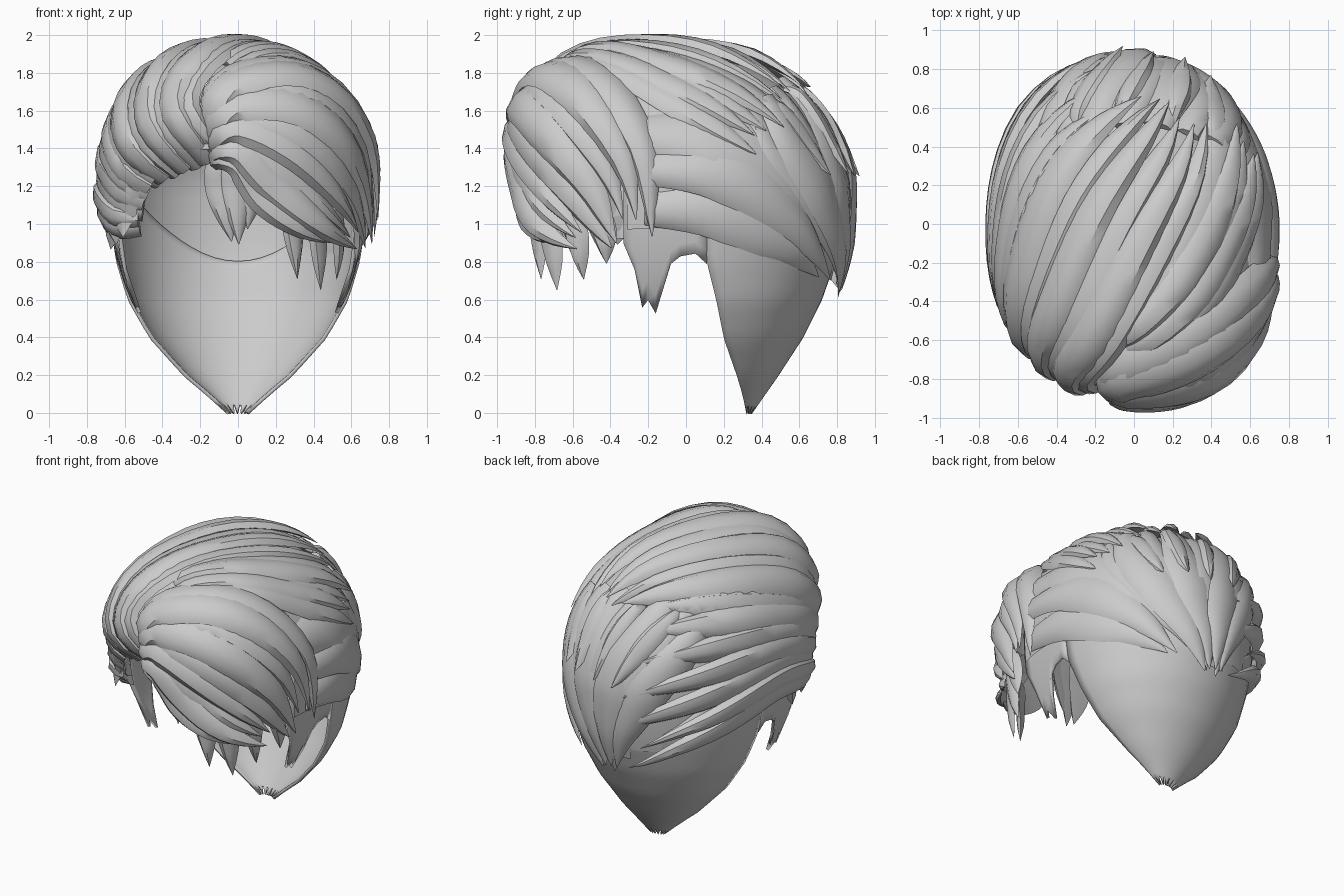
import bpy, bmesh, math, random
from mathutils import Vector

if "Cube" in bpy.data.objects:
    bpy.data.objects.remove(bpy.data.objects["Cube"])

random.seed(4)
C = Vector((0, -0.04, 1.2))
POW = 2.5
grey = bpy.data.materials.new("ash_grey")
grey.diffuse_color = (0.6, 0.6, 0.6, 1)
grey.use_nodes = True
grey.node_tree.nodes["Principled BSDF"].inputs["Base Color"].default_value = grey.diffuse_color


def finish(name, bm, angle=40):
    bmesh.ops.recalc_face_normals(bm, faces=bm.faces[:])
    me = bpy.data.meshes.new(name)
    bm.to_mesh(me)
    bm.free()
    me.materials.append(grey)
    ob = bpy.data.objects.new(name, me)
    bpy.context.collection.objects.link(ob)
    bpy.ops.object.select_all(action='DESELECT')
    ob.select_set(True)
    bpy.context.view_layer.objects.active = ob
    bpy.ops.object.shade_smooth_by_angle(angle=math.radians(angle))
    return ob


def shear(z):
    return -0.2 * max(0, z - C.z)


def project(p, lift=0.0):
    """Push a point radially onto the hair volume; return point and normal."""
    d = Vector((p[0], p[1] - shear(p[2]), p[2])) - C
    r = (0.73 if d.x > 0 else 0.715, 0.91 if d.y > 0 else 0.835, 0.745 if d.z > 0 else 1.15)
    e = 2.2 if d.x < 0 else 1.97 + 0.65 * max(0, -d.y / d.length)
    q = [max(abs(d[k]) / r[k], 1e-5) for k in range(3)]
    ring = (q[1] ** POW + q[2] ** POW) ** (1 / POW)
    s = (q[0] ** e + ring ** e) ** (-1 / e)
    g = [(q[0] * s) ** (e - 1)] + [(ring * s) ** (e - 1) * (q[k] / ring) ** (POW - 1) for k in (1, 2)]
    n = Vector([math.copysign(g[k] / r[k], d[k]) for k in range(3)])
    o = C + d * s * (1 + lift)
    o.y += shear(o.z)
    return o, n.normalized()


def spline(pts, t):
    """Catmull-Rom through the control points."""
    n = len(pts) - 1
    i = min(int(t * n), n - 1)
    f = t * n - i
    b, c = pts[i], pts[i + 1]
    a = pts[i - 1] if i else b * 2 - c
    d = pts[i + 2] if i + 2 <= n else c * 2 - b
    return 0.5 * (2 * b + (c - a) * f + (2 * a - 5 * b + 4 * c - d) * f * f
                  + (3 * b - a - 3 * c + d) * f ** 3)


SECTION = [(-1, -0.6), (-0.65, 0.55), (0, 1), (0.65, 0.55), (1, -0.6), (0, -0.7)]


def add_lock(bm, pts, width, thick, lift, curl, tilt, length, flick):
    """One tapered lock following the hair volume."""
    steps = 18
    path = []
    for k in range(steps + 1):
        t = k / steps
        inward = curl * max(0, 1 - t / 0.16) ** 2
        out = flick * max(0, (t - 0.6) / 0.4) ** 2
        path.append(project(spline(pts, t * length), lift - inward + out))
    rings = []
    for k, (p, n) in enumerate(path):
        t = k / steps
        tan = (path[min(k + 1, steps)][0] - path[max(k - 1, 0)][0]).normalized()
        side = tan.cross(n).normalized()
        up = side.cross(tan).normalized()
        f = (0.55 + 0.45 * min(1, t / 0.35)) * (1 - max(0, (t - 0.5) / 0.5) ** 1.8)
        f = max(f, 0.02)
        h = thick * min(1, f * 1.5)
        rings.append([bm.verts.new(p + side * (a * width * f) + up * (b * h + a * tilt * f))
                      for a, b in SECTION])
    m = len(SECTION)
    for r, q in zip(rings, rings[1:]):
        for j in range(m):
            bm.faces.new((r[j], r[(j + 1) % m], q[(j + 1) % m], q[j]))
    bm.faces.new(rings[0])
    bm.faces.new(rings[-1])


def family(name, a, b, n, width, thick=0.035, lift=0.0, curl=0.0, tilt=0.018, flick=0.0):
    """Row of locks blended between two guide paths."""
    a = [Vector(p) for p in a]
    b = [Vector(p) for p in b]
    bm = bmesh.new()
    for i in range(n):
        u = i / max(1, n - 1)
        pts = [p.lerp(q, u) for p, q in zip(a, b)]
        add_lock(bm, pts, width * random.uniform(0.85, 1.2), thick,
                 lift + 0.02 * (i % 2) + random.uniform(-0.008, 0.008), curl, tilt,
                 random.uniform(0.88, 1.0), flick + random.uniform(0, 0.03))
    return finish(name, bm)


def table(rows, z):
    """Linear lookup of (z, values...)."""
    for r, q in zip(rows, rows[1:]):
        if z <= q[0]:
            f = max(0, (z - r[0]) / (q[0] - r[0]))
            return [x + (y - x) * f for x, y in zip(r[1:], q[1:])]
    return list(rows[-1][1:])


def grid(bm, rows):
    vs = [[bm.verts.new(p) for p in r] for r in rows]
    for r, q in zip(vs, vs[1:]):
        for j in range(len(r) - 1):
            bm.faces.new((r[j], r[j + 1], q[j + 1], q[j]))


def thicken(ob):
    m = ob.modifiers.new("thickness", 'SOLIDIFY')
    m.thickness = 0.02
    m.offset = 0


# Close-cut back and nape: half-width, side edge y, rear y by height
HEAD = [(0, 0.05, 0.32, 0.34), (0.1, 0.16, 0.30, 0.41), (0.2, 0.28, 0.27, 0.48),
        (0.4, 0.46, 0.2, 0.61), (0.6, 0.575, 0.16, 0.71), (0.8, 0.635, 0.11, 0.78),
        (1.0, 0.665, 0.1, 0.82), (1.2, 0.675, 0.1, 0.83), (1.5, 0.6, 0.1, 0.74)]
bm = bmesh.new()
rows = []
for k in range(21):
    row = []
    for j in range(33):
        ang = math.pi * j / 32
        top = 0.8 + 0.5 * math.cos(ang) ** 2
        z = top * k / 20 + (0.04 * (j // 2 % 2) if k == 0 else 0)
        w, y0, y1 = table(HEAD, z)
        row.append((w * math.cos(ang), y0 + (y1 - y0) * math.sin(ang), z))
    rows.append(row)
grid(bm, rows)
thicken(finish("close_cut_back", bm))

# Side panels with sideburns and the arch over each ear
EDGE = [(-0.33, 0.9), (-0.27, 0.76), (-0.23, 0.56), (-0.2, 0.6), (-0.16, 0.53), (-0.12, 0.66),
        (-0.08, 0.79), (-0.03, 0.83), (0.05, 0.845), (0.11, 0.79)]
for label, sx in (("left", -1), ("right", 1)):
    bm = bmesh.new()
    rows = []
    for y, z0 in EDGE:
        col = []
        for k in range(9):
            z = z0 + (1.35 - z0) * k / 8
            col.append((sx * (table(HEAD, z)[0] - 0.12 * max(0, -y) ** 1.2), y, z))
        rows.append(col)
    grid(bm, rows)
    thicken(finish(label + "_sideburn_panel", bm))

# Inner cap under the locks, open over the forehead and dipping to the nape
bm = bmesh.new()
bmesh.ops.create_uvsphere(bm, u_segments=48, v_segments=40, radius=1)
for v in bm.verts:
    v.co = project(C + v.co * 0.8, -0.055)[0]
gone = []
for f in bm.faces:
    c = f.calc_center_median()
    low = 1.0 if c.y < 0.2 else 0.72 + 0.5 * (c.x / 0.66) ** 2
    if c.z < low or (c.y < -0.3 and c.z < 1.38):
        gone.append(f)
bmesh.ops.delete(bm, geom=gone, context='FACES')
finish("inner_cap", bm)

# Broad close bands along the right side
family("right_side_bands",
       [(.7, -.22, 1.08), (.72, .15, 1.06), (.66, .45, .97), (.5, .65, .82), (.25, .78, .64)],
       [(.7, -.25, 1.5), (.7, .1, 1.48), (.66, .4, 1.36), (.55, .65, 1.1), (.3, .8, .72)],
       3, 0.17, 0.03, -0.025)

# Back locks falling from the crown to the nape
family("back_locks",
       [(.5, .35, 1.6), (.6, .52, 1.4), (.5, .72, 1.15), (.25, .82, .85), (.08, .8, .6)],
       [(-.45, .4, 1.65), (-.4, .65, 1.45), (-.25, .8, 1.2), (-.1, .85, .9), (-.02, .8, .6)],
       8, 0.125, 0.03, -0.02)

# Long sweep from the left forehead: lower locks round the side, upper over the crown
SWEEP = [(-.53, -.66, 1.22), (-.63, -.45, 1.42), (-.61, -.1, 1.58), (-.47, .25, 1.68),
         (-.23, .5, 1.7), (0, .64, 1.7)]
family("left_side_sweep",
       [(-.6, -.52, .96), (-.7, -.33, 1.0), (-.74, 0, 1.05), (-.68, .35, .98),
        (-.42, .68, .84), (-.08, .82, .64)], SWEEP,
       7, 0.115, 0.038, 0.0, 0.13, 0.02)
family("crown_sweep", SWEEP,
       [(-.12, -.88, 1.38), (-.3, -.85, 1.68), (-.12, -.6, 1.95), (.12, -.15, 1.95),
        (.32, .25, 1.82), (.4, .62, 1.6)],
       7, 0.115, 0.038, 0.005, 0.2, 0.02)

# Locks from the parting back over the right of the crown
family("right_crown_locks",
       [(0, -.75, 1.88), (.3, -.45, 1.85), (.52, -.1, 1.68), (.62, .15, 1.52), (.68, .4, 1.38)],
       [(-.12, -.65, 1.97), (.15, -.3, 1.95), (.35, .05, 1.85), (.46, .4, 1.68), (.5, .72, 1.42)],
       5, 0.12, 0.035, -0.015, 0.05, 0.02, 0.03)

# Fringe arching from the parting down to the right temple
family("swept_fringe",
       [(-.15, -.9, 1.38), (.03, -.95, 1.33), (.16, -.9, 1.14), (.36, -.8, .97), (.62, -.6, .86)],
       [(-.18, -.88, 1.5), (-.04, -.8, 1.8), (.33, -.5, 1.76), (.6, -.22, 1.4), (.7, -.17, .9)],
       9, 0.115, 0.04, 0.0, 0.18, 0.02)

# Loose tips under the fringe and the left rim
family("fringe_tips",
       [(.28, -.85, 1.15), (.31, -.82, .95), (.3, -.72, .68)],
       [(.58, -.5, 1.15), (.6, -.42, .98), (.56, -.38, .78)], 4, 0.06, 0.025, -0.05)
family("left_rim_tips",
       [(-.6, -.6, 1.2), (-.66, -.5, 1.05), (-.61, -.5, .92)],
       [(-.72, -.3, 1.2), (-.72, -.25, 1.0), (-.67, -.22, .86)], 3, 0.08, 0.03, -0.03)

# Small forelock hanging inside the forehead opening
family("inner_forelock",
       [(-.1, -.8, 1.48), (-.11, -.85, 1.2), (-.04, -.8, .82)],
       [(.08, -.8, 1.48), (.1, -.85, 1.2), (.05, -.8, .82)], 3, 0.08, 0.025, -0.26)

# Stray tips lifting off the crown and back
family("back_flyaways",
       [(.4, .45, 1.65), (.42, .62, 1.5), (.4, .78, 1.25)],
       [(-.3, .5, 1.68), (-.2, .72, 1.5), (-.05, .9, 1.24)], 4, 0.08, 0.03, 0.0,
       0.04, 0.018, 0.04)
